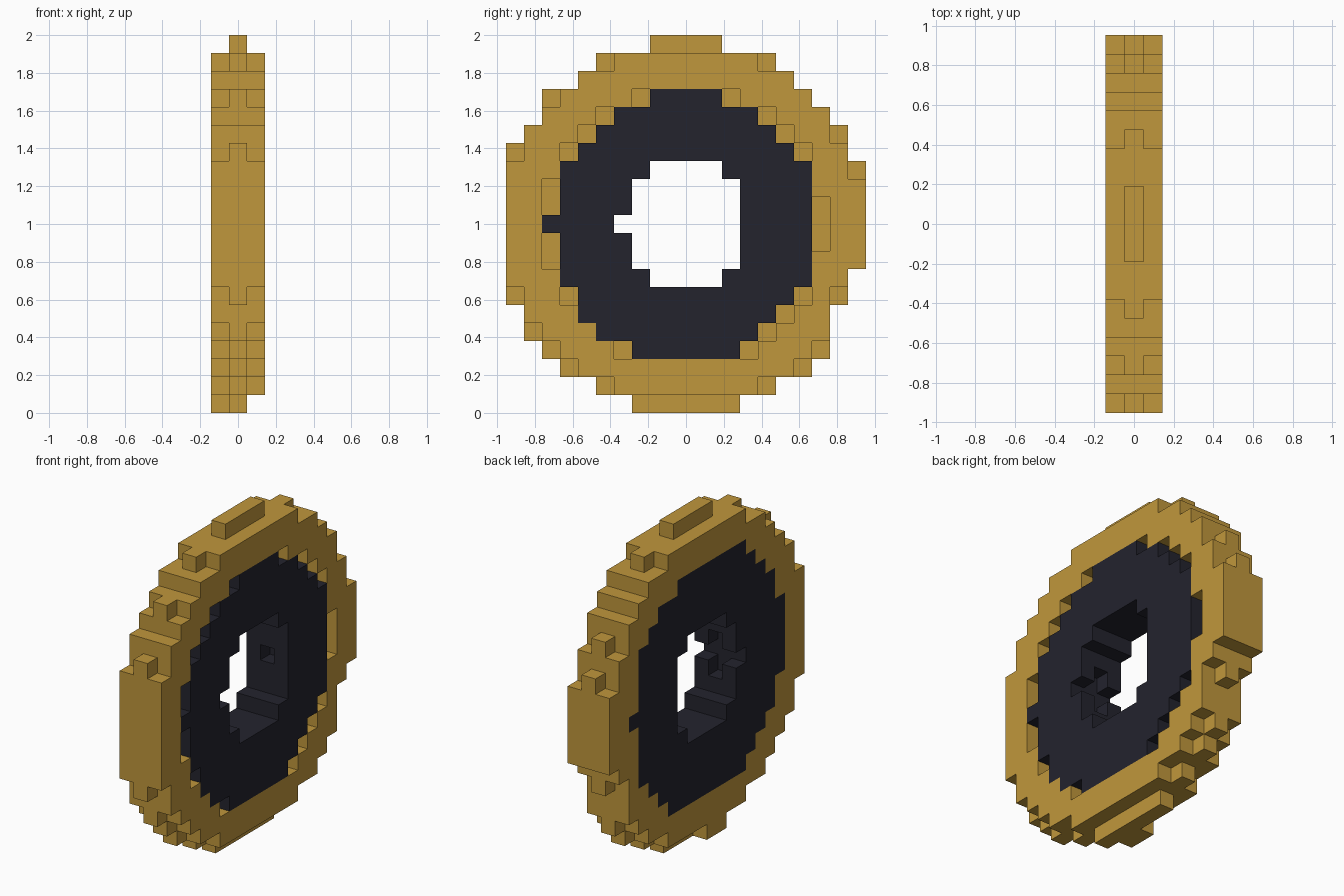
import bpy
import bmesh
from math import radians
from mathutils import Vector

cube = bpy.data.objects.get("Cube")
if cube:
    bpy.data.objects.remove(cube, do_unlink=True)

ROWS = 21
UNIT = 2 / ROWS
BACK, MIDDLE, FACE = -1, 0, 1      # block layers along x


def make_material(name, colour):
    mat = bpy.data.materials.new(name)
    mat.use_nodes = True
    mat.diffuse_color = colour
    mat.node_tree.nodes["Principled BSDF"].inputs["Base Color"].default_value = colour
    return mat


def disc(layer, left, right, first_row=0):
    """Blocks of one layer; each row reaches left and right of the axis."""
    return {(layer, j, first_row + k)
            for k, (a, b) in enumerate(zip(left, right))
            for j in range(-a, b)}


def trim(reach, rows):
    """Shorten the listed rows by one block."""
    return [r - (k in rows) for k, r in enumerate(reach)]


def build(name, cells, material):
    """Join blocks into one clean closed shell."""
    bm = bmesh.new()
    for cell in sorted(cells):
        centre = Vector(cell) + Vector((0, 0.5, 0.5))
        for axis in range(3):
            for sign in (-1, 1):
                step = [0, 0, 0]
                step[axis] = sign
                if tuple(c + s for c, s in zip(cell, step)) in cells:
                    continue
                u, v = Vector(), Vector()
                u[(axis + 1) % 3] = 0.5
                v[(axis + 2) % 3] = 0.5 * sign
                mid = centre + Vector(step) / 2
                corners = (mid - u - v, mid + u - v, mid + u + v, mid - u + v)
                bm.faces.new([bm.verts.new(c * UNIT) for c in corners])
    bmesh.ops.remove_doubles(bm, verts=bm.verts, dist=UNIT / 100)
    bmesh.ops.dissolve_limit(bm, angle_limit=radians(1),
                             verts=bm.verts, edges=bm.edges)
    mesh = bpy.data.meshes.new(name)
    bm.to_mesh(mesh)
    bm.free()
    mesh.materials.append(material)
    obj = bpy.data.objects.new(name, mesh)
    bpy.context.collection.objects.link(obj)
    return obj


gold = make_material("gold", (0.53, 0.31, 0.045, 1))
navy = make_material("dark_navy", (0.017, 0.017, 0.027, 1))

# Outline of the rim; the middle layer has extra studs beyond the outer layers
rim_left = [3, 5, 7, 8, 9, 9] + [10] * 9 + [9, 8, 8, 6, 5, 2]
rim_right = [3, 5, 7, 8, 8, 8, 9, 9] + [10] * 6 + [9, 9, 8, 7, 6, 5, 2]
side_left = trim(rim_left, {1, 2, 3, 4, 6, 14, 17, 19})
side_right = trim(rim_right, {1, 2, 3, 6, 13, 15, 19})
side_left[0] = side_right[0] = side_left[-1] = side_right[-1] = 0

# Opening in the rim and the dark ring set inside it
open_left = [4, 5, 6, 7, 7] + [8] * 5 + [7, 7, 6, 5, 3]
open_right = [4, 5, 6] + [7] * 3 + [8] * 3 + [7] * 3 + [6, 5, 3]
ring_left = [3, 5, 6, 6, 7, 7, 7, 8, 7, 7, 7, 6, 5, 4, 2]
ring_right = [3, 4, 5, 6] + [7] * 7 + [6, 5, 4, 2]
back_left = open_left[:-1] + [4]
back_right = trim(open_right, {6, 8})

FIRST = 3       # lowest row of the ring
HOLE = 7        # lowest row of the central hole
AXLE = 10       # row at mid height

openings = {BACK: (back_left, back_right),
            MIDDLE: (ring_left, ring_right),
            FACE: (open_left, open_right)}
rings = {BACK: (back_left, back_right),
         MIDDLE: (ring_left, ring_right),
         FACE: (ring_left, ring_right)}

rim, ring = set(), set()
for layer in (BACK, MIDDLE, FACE):
    outline = (rim_left, rim_right) if layer == MIDDLE else (side_left, side_right)
    rim |= disc(layer, *outline) - disc(layer, *openings[layer], FIRST)
    ring |= (disc(layer, *rings[layer], FIRST)
             - disc(layer, [2, 3, 3, 4, 3, 3, 2], [2, 3, 3, 3, 3, 3, 2], HOLE))

# Small foot beside the bottom tread
rim |= {(BACK, j, 0) for j in (-2, -1)}
# Notches in the inner wall of the hole
ring -= {(MIDDLE, -4, k) for k in (AXLE - 1, AXLE, AXLE + 1)}
ring.discard((MIDDLE, 3, AXLE))

build("outer_rim", rim, gold)
build("inner_ring", ring, navy)
